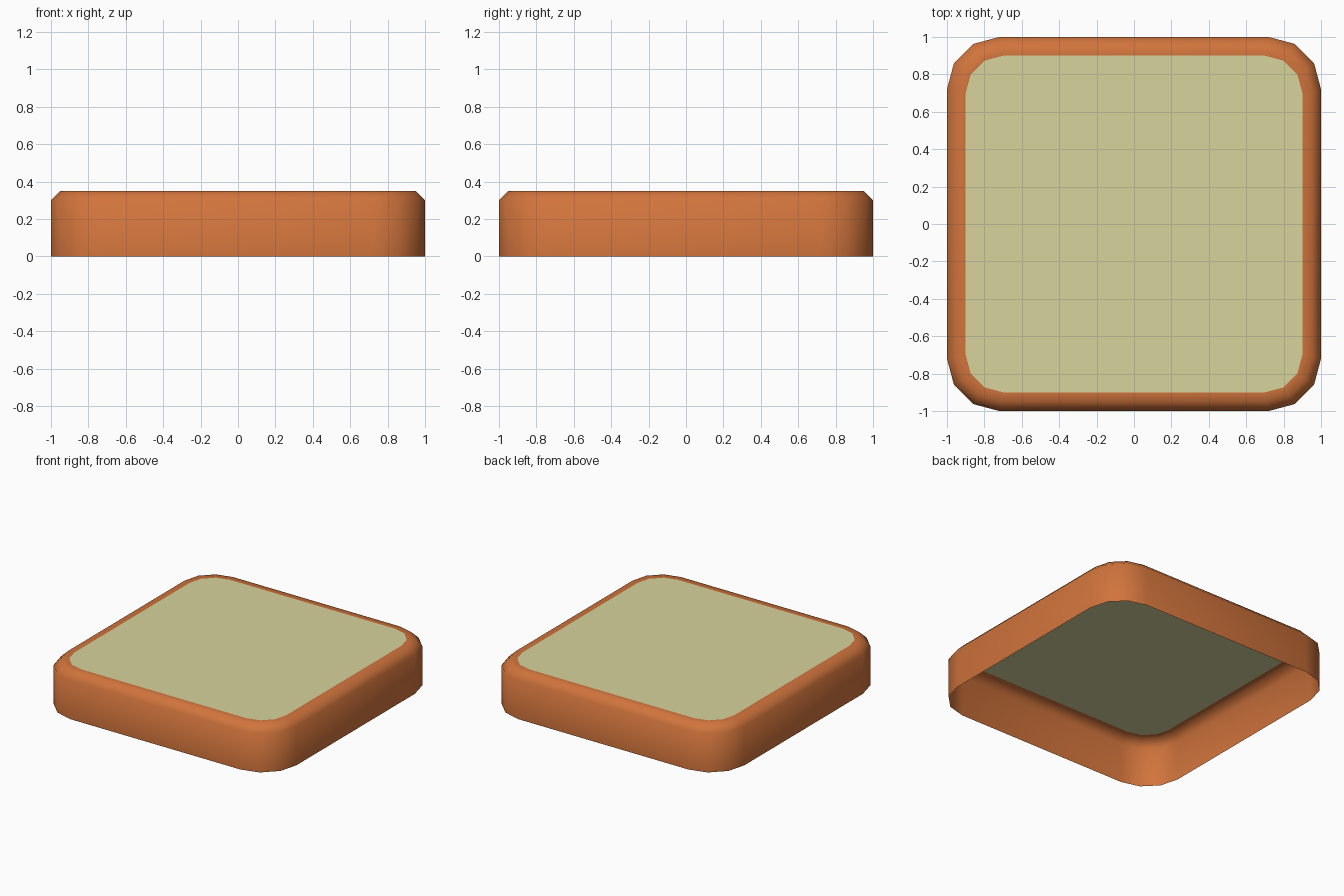
import bpy, bmesh, math

if "Cube" in bpy.data.objects:
    bpy.data.objects.remove(bpy.data.objects["Cube"])


def material(name, rgb):
    """Flat material from 0-255 sRGB values."""
    lin = [((c / 255 + 0.055) / 1.055) ** 2.4 for c in rgb]
    m = bpy.data.materials.new(name)
    m.diffuse_color = (*lin, 1)
    m.use_nodes = True
    m.node_tree.nodes["Principled BSDF"].inputs["Base Color"].default_value = m.diffuse_color
    return m


def rounded_square(half, radius, steps=3):
    """Outline with rounded corners, counter-clockwise."""
    c = half - radius
    pts = []
    for q in range(4):
        cx = c if q in (0, 3) else -c
        cy = c if q < 2 else -c
        for i in range(steps + 1):
            a = math.radians(90 * q + 90 * i / steps)
            pts.append((cx + radius * math.cos(a), cy + radius * math.sin(a)))
    return pts


def finish(bm, name, mat, smooth):
    me = bpy.data.meshes.new(name)
    for f in bm.faces:
        f.smooth = smooth
    bm.to_mesh(me)
    bm.free()
    me.materials.append(mat)
    ob = bpy.data.objects.new(name, me)
    bpy.context.collection.objects.link(ob)
    return ob


orange = material("burnt orange", (209, 116, 60))
cream = material("pale olive", (215, 211, 157))

# Open-bottomed rim: vertical wall, bevel, flat top border
bm = bmesh.new()
rings = []
for half, radius, z in ((1, .28, 0), (1, .28, .30), (.95, .24, .35), (.9, .2, .35)):
    rings.append([bm.verts.new((x, y, z)) for x, y in rounded_square(half, radius)])
for lo, hi in zip(rings, rings[1:]):
    n = len(lo)
    for i in range(n):
        j = (i + 1) % n
        bm.faces.new((lo[i], lo[j], hi[j], hi[i]))
finish(bm, "tile_rim", orange, True)

# Flat top panel filling the rim
bm = bmesh.new()
bm.faces.new([bm.verts.new((x, y, .35)) for x, y in rounded_square(.9, .2)])
finish(bm, "top_panel", cream, False)
